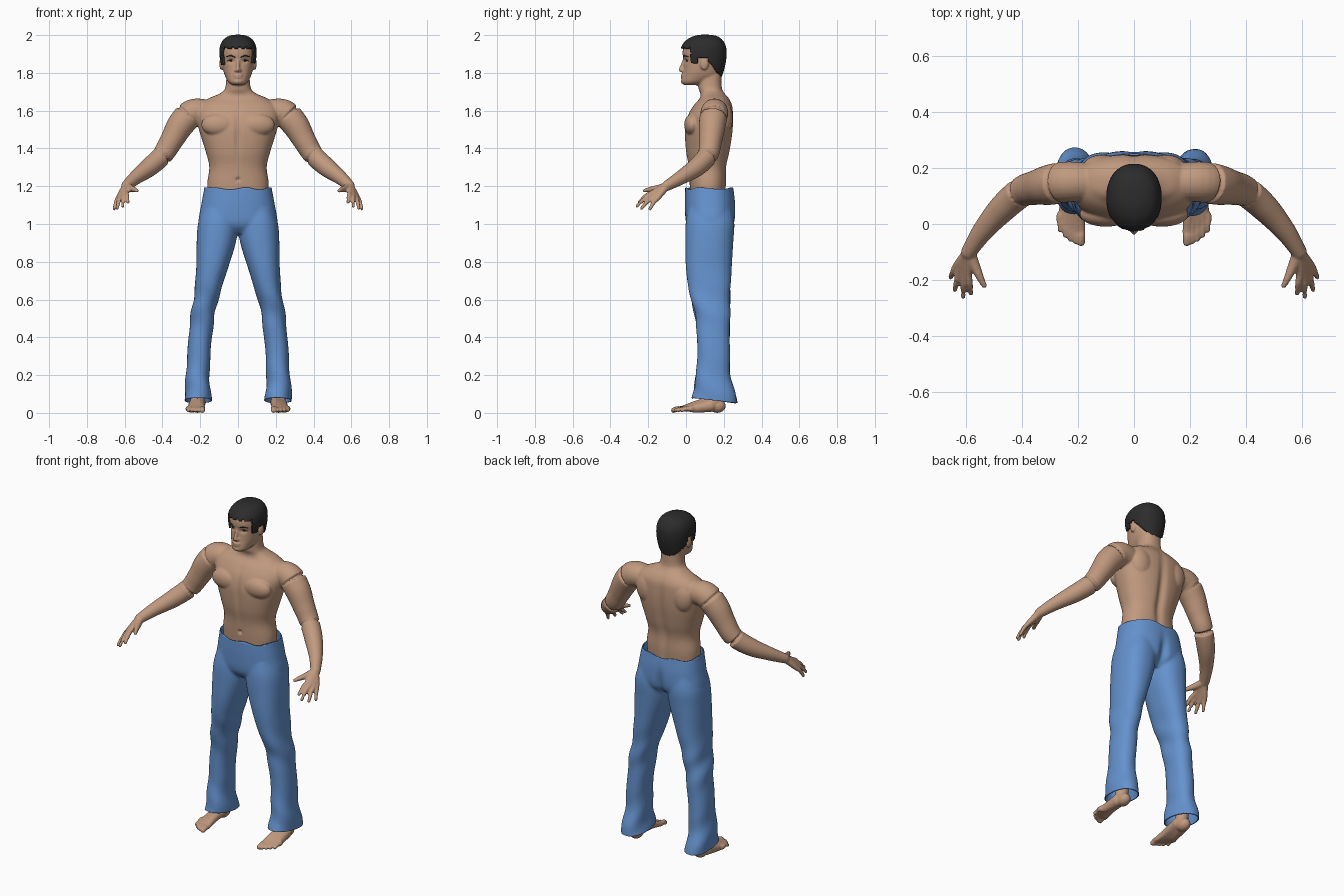
import bpy, bmesh, math
from mathutils import Vector, Matrix

if "Cube" in bpy.data.objects:
    bpy.data.objects.remove(bpy.data.objects["Cube"])


def material(name, rgb):
    m = bpy.data.materials.new(name)
    m.use_nodes = True
    m.diffuse_color = (*rgb, 1)
    bsdf = m.node_tree.nodes["Principled BSDF"]
    bsdf.inputs["Base Color"].default_value = (*rgb, 1)
    bsdf.inputs["Roughness"].default_value = 0.8
    return m


skin = material("tan skin", (0.53, 0.32, 0.21))
black = material("black hair", (0.025, 0.025, 0.025))
denim = material("blue denim", (0.13, 0.29, 0.62))


def interpolate(points, steps=6):
    """Catmull-Rom through tuples of any length."""
    pts = [points[0], *points, points[-1]]
    out = []
    for a, b, c, d in zip(pts, pts[1:], pts[2:], pts[3:]):
        for k in range(steps):
            t = k / steps
            out.append([q + t * (r - p + t * (2*p - 5*q + 4*r - s + t * (3*q - p - 3*r + s))) / 2
                        for p, q, r, s in zip(a, b, c, d)])
    return out + [list(points[-1])]


def skin_rings(bm, rings):
    loops = [[bm.verts.new(co) for co in ring] for ring in rings]
    faces = [bm.faces.new(loops[0][::-1]), bm.faces.new(loops[-1])]
    n = len(loops[0])
    for lo, hi in zip(loops, loops[1:]):
        faces += [bm.faces.new((lo[i], lo[(i+1) % n], hi[(i+1) % n], hi[i])) for i in range(n)]
    bmesh.ops.recalc_face_normals(bm, faces=faces)


def loft(bm, sections, power=2.2, side=1, n=48):
    """Upright loft; each section is (z, front, back, inner x, outer x)."""
    rings = []
    for z, y0, y1, x0, x1 in interpolate(sections):
        ring = []
        for i in range(n):
            c, s = math.cos(math.tau * i / n), math.sin(math.tau * i / n)
            px = math.copysign(abs(c) ** (2 / power), c)
            py = math.copysign(abs(s) ** (2 / power), s)
            ring.append((side * ((x0+x1)/2 + px*(x1-x0)/2), (y0+y1)/2 + py*(y1-y0)/2, z))
        rings.append(ring)
    skin_rings(bm, rings)


def centred(sections):
    return [(z, y0, y1, -r, r) for z, y0, y1, r in sections]


def ball(bm, centre, size):
    bmesh.ops.create_icosphere(bm, subdivisions=3, radius=1,
                               matrix=Matrix.Translation(centre) @ Matrix.Diagonal((*size, 1)))


def tube(bm, path, side=1, n=16):
    """Round limb; each path point is (x, y, z, radius)."""
    pts = [(Vector((side * x, y, z)), r) for x, y, z, r in interpolate(path)]
    rings = []
    for i, (p, r) in enumerate(pts):
        along = pts[min(i + 1, len(pts) - 1)][0] - pts[max(i - 1, 0)][0]
        u = along.cross(Vector((0.31, 0.2, 0.93)) if abs(along.normalized().z) < 0.7
                        else Vector((0, 1, 0))).normalized()
        v = along.normalized().cross(u)
        rings.append([p + r * (u * math.cos(math.tau * k / n) + v * math.sin(math.tau * k / n))
                      for k in range(n)])
    skin_rings(bm, rings)
    for p, r in (pts[0], pts[-1]):
        ball(bm, p, (r, r, r))


def finish(bm, name, mat, voxel=0, smooth=3):
    mesh = bpy.data.meshes.new(name)
    bm.to_mesh(mesh)
    bm.free()
    ob = bpy.data.objects.new(name, mesh)
    bpy.context.collection.objects.link(ob)
    bpy.ops.object.select_all(action='DESELECT')
    ob.select_set(True)
    bpy.context.view_layer.objects.active = ob
    if voxel:
        m = ob.modifiers.new("fuse", 'REMESH')
        m.mode, m.voxel_size = 'VOXEL', voxel
        m = ob.modifiers.new("soften", 'SMOOTH')
        m.factor, m.iterations = 0.5, smooth
        for m in list(ob.modifiers):
            bpy.ops.object.modifier_apply(modifier=m.name)
    ob.data.materials.clear()
    ob.data.materials.append(mat)
    bpy.ops.object.shade_smooth()
    return ob


def bump(*terms):
    return math.exp(-sum((d / w) ** 2 for d, w in terms))


# Body: torso, neck, head, arms and hands fused together
torso = [(1.05, .03, .2, .15), (1.2, .02, .213, .163), (1.3, .014, .215, .152),
         (1.38, 0, .232, .17), (1.46, -.006, .245, .195), (1.52, -.004, .25, .212),
         (1.58, .012, .25, .222), (1.63, .042, .245, .205), (1.665, .072, .228, .155),
         (1.69, .076, .207, .098), (1.72, .066, .19, .068), (1.8, .06, .188, .06)]
head = [(1.735, -.008, .06, .028), (1.75, -.023, .11, .05), (1.78, -.02, .172, .067),
        (1.81, -.014, .188, .077), (1.86, -.012, .2, .084), (1.9, -.018, .204, .088),
        (1.94, -.012, .2, .084), (1.97, .015, .182, .068), (1.986, .05, .155, .042),
        (1.991, .08, .12, .012)]
arm = [(.16, .15, 1.59, .068), (.24, .15, 1.588, .073), (.3, .14, 1.53, .072),
       (.35, .13, 1.445, .062), (.4, .115, 1.365, .055), (.47, .055, 1.3, .05),
       (.54, -.025, 1.247, .038), (.59, -.1, 1.203, .028)]
# knuckle, then fingertip
fingers = [((.592, -.178, 1.165), (.582, -.248, 1.115)), ((.607, -.177, 1.156), (.61, -.26, 1.095)),
           ((.622, -.166, 1.146), (.64, -.235, 1.083)), ((.634, -.15, 1.138), (.655, -.19, 1.08))]

bm = bmesh.new()
loft(bm, centred(torso), 2.3)
loft(bm, centred(head), 2.2)
tube(bm, [(0, -.01, 1.868, .008), (0, -.02, 1.84, .009), (0, -.027, 1.816, .012)])
ball(bm, (0, -.018, 1.789), (.025, .011, .006))
ball(bm, (0, -.017, 1.777), (.022, .011, .007))
ball(bm, (0, -.012, 1.754), (.024, .016, .014))
for s in (1, -1):
    ball(bm, (s * .011, -.016, 1.812), (.009, .012, .008))
    ball(bm, (s * .088, .097, 1.848), (.011, .022, .034))
    ball(bm, (s * .1, .035, 1.525), (.095, .045, .06))
    ball(bm, (s * .115, .2, 1.56), (.07, .048, .09))
    tube(bm, arm, s, 24)
    for knuckle, tip in fingers:
        mid = [(a + b) / 2 for a, b in zip(knuckle, tip)]
        mid[2] += .008
        tube(bm, [(.592, -.105, 1.2, .022), (*knuckle, .0145), (*mid, .012), (*tip, .009)], s)
    tube(bm, [(.588, -.1, 1.2, .022), (.568, -.15, 1.188, .019),
              (.55, -.19, 1.183, .014), (.535, -.22, 1.176, .01)], s)
body = finish(bm, "body", skin, .0055, 4)

# Sculpted hollows: spine, breastbone, navel, eye sockets
for v in body.data.vertices:
    x, y, z = v.co
    if abs(x) < .2 and z < 1.7:
        if y > .14:
            v.co.y -= .016 * bump((x, .025), (z - 1.38, .22))
        elif y < .08:
            v.co.y += .009 * bump((x, .016), (z - 1.47, .12)) + .012 * bump((x, .01), (z - 1.235, .01))
    elif z > 1.7 and y < .05:
        v.co.y += .009 * bump((abs(x) - .036, .017), (z - 1.864, .012))

# Hair cap trimmed along the hairline
def hairline(y):
    if y < .03:
        return 1.93
    if y < .062:
        return 1.85
    return 1.885 if y < .118 else 1.86 - (y - .118) * 1.25


bm = bmesh.new()
loft(bm, centred(head), 2.2, n=72)
bmesh.ops.subdivide_edges(bm, edges=bm.edges, cuts=1)
bmesh.ops.delete(bm, geom=[f for f in bm.faces if f.calc_center_median().z < hairline(
    f.calc_center_median().y) + .004 * math.sin(f.calc_center_median().x * 190)], context='FACES')
hair = finish(bm, "hair", black)
shell = hair.modifiers.new("thickness", 'SOLIDIFY')
shell.thickness, shell.offset = .011, 1

# Eyebrows and eyelids
bm = bmesh.new()
for s in (1, -1):
    tube(bm, [(.016, -.012, 1.884, .003), (.038, -.008, 1.891, .004), (.062, .01, 1.885, .002)], s, 8)
    tube(bm, [(.02, .003, 1.864, .002), (.036, .002, 1.869, .003), (.053, .012, 1.863, .002)], s, 8)
    ball(bm, (s * .036, .005, 1.864), (.007, .005, .005))
finish(bm, "brows_and_eyes", black)

# Trousers: hips and two legs fused, then cut open at waist and hems
hips = [(.95, .04, .21, .15), (1.0, .002, .255, .207), (1.1, -.006, .262, .195),
        (1.2, -.004, .25, .177), (1.25, -.004, .25, .175)]
leg = [(.02, .025, .275, .138, .288), (.09, .033, .263, .143, .284), (.2, .053, .236, .15, .275),
       (.35, .06, .232, .143, .266), (.5, .05, .232, .125, .252), (.6, .026, .233, .105, .236),
       (.75, .001, .241, .058, .222), (.9, -.004, .25, .012, .219), (1, -.002, .256, 0, .212),
       (1.08, .01, .245, 0, .19)]
bm = bmesh.new()
loft(bm, centred(hips), 2.4)
for s in (1, -1):
    loft(bm, leg, 2.3, s)
trousers = finish(bm, "trousers", denim, .008, 5)
bm = bmesh.new()
bm.from_mesh(trousers.data)
for co, normal in (((0, 0, 1.188), (0, 0, 1)), ((0, .15, .066), (0, -.12, -1))):
    bmesh.ops.bisect_plane(bm, geom=[*bm.verts, *bm.edges, *bm.faces], plane_co=co,
                           plane_no=normal, clear_outer=True)
bm.normal_update()
for v in bm.verts:
    x, y, z = v.co
    folds = .004 * math.sin(34 * z + 25 * x + 18 * y) * (bump((z - .1, .16)) + bump((z - .55, .12)))
    v.co += v.normal * folds
    if y > .15:
        v.co.y -= .022 * bump((x, .025), (z - 1.0, .09))
    v.co.z += .006 * math.sin(38 * x + 20 * y) * bump((z - 1.19, .012))
bm.to_mesh(trousers.data)
bm.free()
cloth = trousers.modifiers.new("thickness", 'SOLIDIFY')
cloth.thickness, cloth.offset = .006, -1

# Feet: ankle, heel and five toes each
bm = bmesh.new()
for s in (1, -1):
    tube(bm, [(.215, .16, .25, .045), (.215, .155, .12, .038), (.215, .15, .06, .038)], s)
    ball(bm, (s * .215, .165, .037), (.036, .046, .037))
    for i in range(5):
        x = .189 + .0185 * i
        tip = -.065 + .0028 * i * i
        r = .0145 if i == 0 else .0105
        tube(bm, [(.205 + .006 * i, .13, .055 - .004 * i, .034), (x * .6 + .087, .05, .04 - .004 * i, .024),
                  (x, tip + .045, .022, .0155), (x, tip + .02, .021, r), (x, tip, .014, r)], s)
for v in bm.verts:
    v.co.z = max(v.co.z, 0)
finish(bm, "feet", skin, .005, 2)
